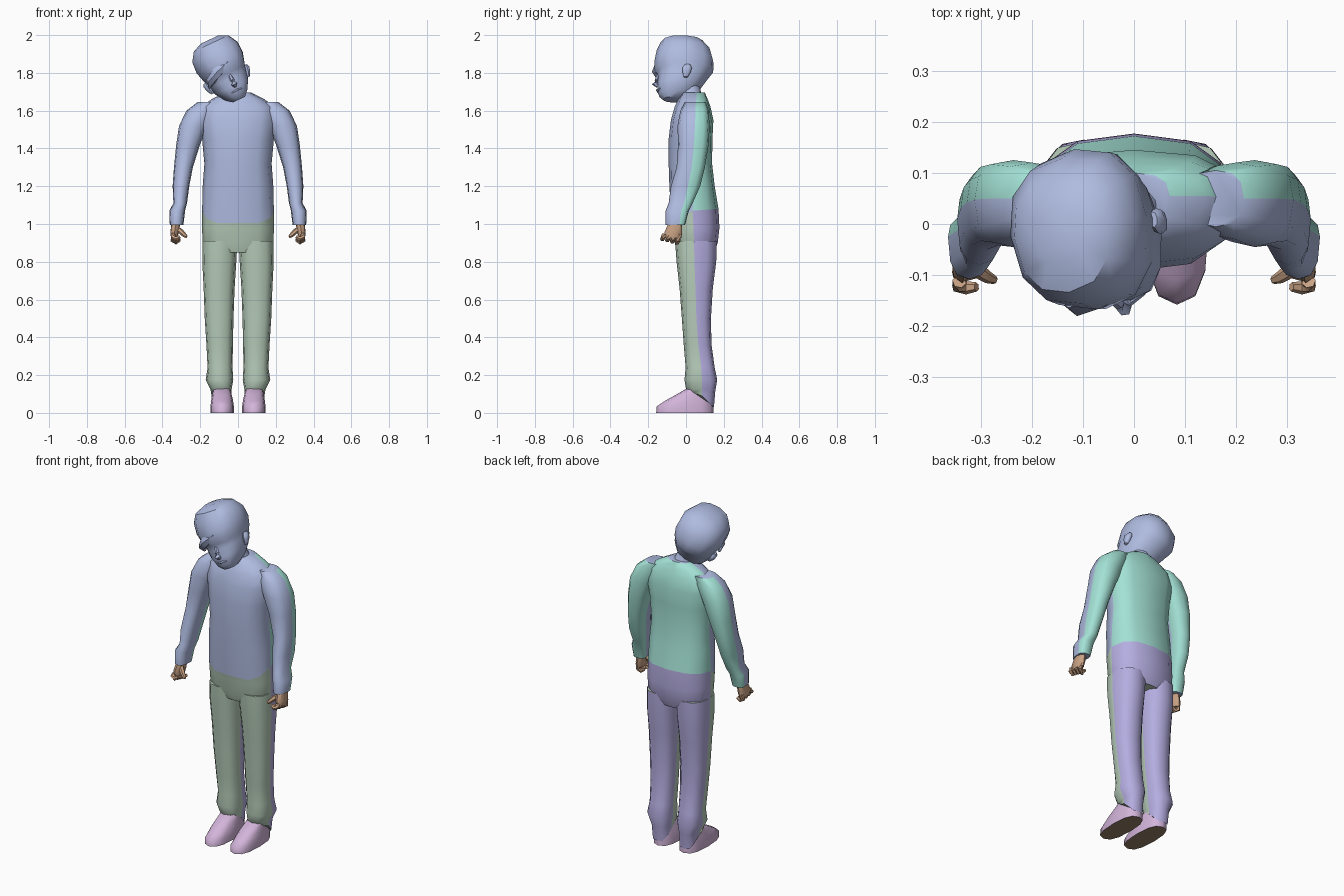
import bpy, bmesh, math
from mathutils import Vector, Matrix


def material(name, rgb):
    m = bpy.data.materials.new(name)
    m.diffuse_color = (*rgb, 1)
    return m


BLUE = material("soft blue", (.43, .50, .75))
TEAL = material("mint teal", (.37, .76, .67))
GREEN = material("sage green", (.48, .62, .50))
PURPLE = material("lavender", (.46, .42, .75))
PINK = material("pale pink", (.65, .46, .70))
BROWN = material("sole brown", (.30, .21, .14))
SKIN = material("skin tan", (.58, .36, .23))


def ring(cx, z, hw, yf, ys, yb, df=0, db=0, n=12, p=.78):
    """Rounded horizontal section; ys is the side seam between front and back."""
    pts = []
    for i in range(n):
        a = 2 * math.pi * i / n
        c, s = round(math.cos(a), 6), round(math.sin(a), 6)
        sx = math.copysign(abs(c) ** p, c)
        sy = math.copysign(abs(s) ** p, s)
        y = ys + sy * ((yb - ys) if s > 0 else (ys - yf))
        dz = df * min(1, -1.2 * s) if s < 0 else db * min(1, 1.2 * s)
        pts.append(Vector((cx + hw * sx, y, z + dz)))
    return pts


def loft(name, rings, mats, split=False, bottom=0, side=1, matrix=None, angle=50):
    """Skin rings together; back half gets material 1 when split is set."""
    bm = bmesh.new()
    rows = [[bm.verts.new((v.x * side, v.y, v.z)) for v in r] for r in rings]
    n = len(rows[0])
    for a, b in zip(rows, rows[1:]):
        for i in range(n):
            j = (i + 1) % n
            f = bm.faces.new((a[i], a[j], b[j], b[i]))
            f.material_index = 1 if split and i < n // 2 else 0
    bm.faces.new(rows[0]).material_index = bottom
    bm.faces.new(rows[-1])
    if matrix:
        bm.transform(matrix)
    bmesh.ops.recalc_face_normals(bm, faces=bm.faces)
    me = bpy.data.meshes.new(name)
    bm.to_mesh(me)
    bm.free()
    ob = bpy.data.objects.new(name, me)
    bpy.context.collection.objects.link(ob)
    for m in mats:
        me.materials.append(m)
    bpy.ops.object.select_all(action='DESELECT')
    ob.select_set(True)
    bpy.context.view_layer.objects.active = ob
    bpy.ops.object.shade_smooth_by_angle(angle=math.radians(angle))
    return ob


def tube(name, path, radii, mat, side=1, matrix=None, n=6):
    """Tapered tube through a few points."""
    path = [Vector(p) for p in path]
    rings = []
    for k, p in enumerate(path):
        d = path[min(k + 1, len(path) - 1)] - path[max(k - 1, 0)]
        q = d.to_track_quat('Z', 'Y')
        rings.append([p + q @ Vector((radii[k] * math.cos(2 * math.pi * i / n),
                                      radii[k] * math.sin(2 * math.pi * i / n), 0))
                      for i in range(n)])
    return loft(name, rings, [mat], side=side, matrix=matrix)


# shirt body, blue in front and teal behind
loft("shirt_body", [ring(0, *r) for r in (
    (1.07, .19, -.075, .035, .172, -.065, .01),
    (1.20, .187, -.088, .04, .152),
    (1.32, .178, -.092, .04, .138),
    (1.45, .19, -.092, .04, .14),
    (1.55, .205, -.08, .045, .145),
    (1.62, .195, -.06, .05, .13),
    (1.66, .14, -.04, .055, .115),
    (1.695, .07, -.02, .055, .10))], [BLUE, TEAL], split=True)

# neck
tube("neck", [(0, .04, 1.63), (-.015, .02, 1.68), (-.035, .01, 1.74)],
     [.07, .062, .06], BLUE, n=10)

# hips, green in front and lavender behind
loft("trouser_hips", [ring(0, *r) for r in (
    (.85, .165, -.045, .045, .15),
    (.90, .188, -.06, .042, .168),
    (.98, .19, -.07, .04, .177),
    (1.07, .19, -.075, .035, .172, -.065, .01))], [GREEN, PURPLE], split=True)

for side, tag in ((1, "right"), (-1, "left")):
    # trouser leg
    loft("trouser_leg_" + tag, [ring(*r) for r in (
        (.088, .09, .052, .005, .085, .148, .03, -.06),
        (.090, .125, .056, .0, .085, .155, 0, -.01),
        (.098, .175, .073, -.008, .085, .165),
        (.095, .24, .066, -.002, .08, .152),
        (.097, .36, .07, -.012, .065, .135),
        (.100, .50, .076, -.022, .055, .132),
        (.100, .66, .082, -.034, .05, .142),
        (.099, .80, .090, -.05, .045, .16),
        (.095, .91, .092, -.058, .042, .162))],
        [GREEN, PURPLE], split=True, side=side)

    # shoe with a brown sole
    loft("shoe_" + tag, [ring(*r) for r in (
        (.084, 0, .062, -.158, .0, .145),
        (.084, .035, .062, -.155, .0, .145),
        (.084, .065, .058, -.11, .01, .143),
        (.085, .095, .052, -.055, .03, .14),
        (.086, .13, .045, .005, .06, .135))],
        [PINK, BROWN], bottom=1, side=side)

    # sleeve
    loft("sleeve_" + tag, [ring(*r) for r in (
        (.325, .995, .036, -.108, -.035, -.005),
        (.322, 1.07, .042, -.108, -.025, .015),
        (.306, 1.11, .036, -.092, -.01, .035),
        (.302, 1.20, .044, -.08, .01, .075),
        (.289, 1.30, .05, -.05, .03, .10),
        (.264, 1.42, .063, -.042, .042, .12),
        (.236, 1.52, .076, -.045, .048, .125),
        (.198, 1.60, .075, -.03, .05, .12),
        (.160, 1.645, .055, -.005, .05, .105))],
        [BLUE, TEAL], split=True, side=side)

    # palm
    loft("palm_" + tag, [ring(*r, n=8) for r in (
        (.338, .925, .017, -.115, -.07, -.025),
        (.336, .955, .022, -.115, -.065, -.02),
        (.328, 1.01, .024, -.09, -.055, -.022))], [SKIN], side=side)

    # curled fingers and thumb
    for k in range(4):
        y = -.035 - .026 * k
        z = .905 + .006 * k
        tube("finger_%d_%s" % (k + 1, tag),
             [(.342, y, .945), (.344, y - .008, z + .008), (.328, y - .012, z - .002),
              (.308, y - .010, z + .010)],
             [.014, .014, .013, .009], SKIN, side)
    tube("thumb_" + tag,
         [(.325, -.075, .975), (.300, -.095, .958), (.285, -.105, .942), (.272, -.11, .932)],
         [.016, .014, .012, .008], SKIN, side)

# head, tilted sideways and turned a little
HEAD = (Matrix.Translation((-.055, -.005, 1.765)) @ Matrix.Rotation(math.radians(-25), 4, 'Y')
        @ Matrix.Rotation(math.radians(8), 4, 'Z'))
loft("head", [ring(0, *r, p=.85) for r in (
    (-.122, .035, -.115, -.07, -.02),
    (-.095, .065, -.143, -.04, .04),
    (-.045, .097, -.150, -.02, .085),
    (.0, .11, -.146, .0, .115),
    (.03, .116, -.150, .0, .135),
    (.05, .122, -.163, .0, .15),
    (.10, .136, -.163, .0, .153),
    (.16, .133, -.152, .0, .135),
    (.21, .102, -.13, -.01, .095),
    (.232, .05, -.07, -.02, .04))], [BLUE], matrix=HEAD, angle=40)

# nose, lips and swept fringe
tube("nose", [(0, -.14, .02), (0, -.152, -.015), (0, -.160, -.035), (0, -.145, -.048)],
     [.008, .012, .017, .010], BLUE, matrix=HEAD)
tube("lips", [(-.03, -.135, -.075), (0, -.147, -.073), (.03, -.135, -.075)],
     [.004, .009, .004], BLUE, matrix=HEAD)
tube("fringe", [(.02, -.14, .085), (-.05, -.14, .06), (-.10, -.105, .03), (-.118, -.075, .0)],
     [.02, .03, .025, .006], BLUE, matrix=HEAD)

# ears
for side, tag in ((1, "right"), (-1, "left")):
    loft("ear_" + tag, [ring(*r, n=8) for r in (
        (.106, -.035, .008, -.022, -.01, .0),
        (.114, -.01, .014, -.03, -.005, .014),
        (.118, .015, .016, -.03, -.002, .02),
        (.118, .032, .008, -.018, .0, .012))], [BLUE], side=side, matrix=HEAD)
